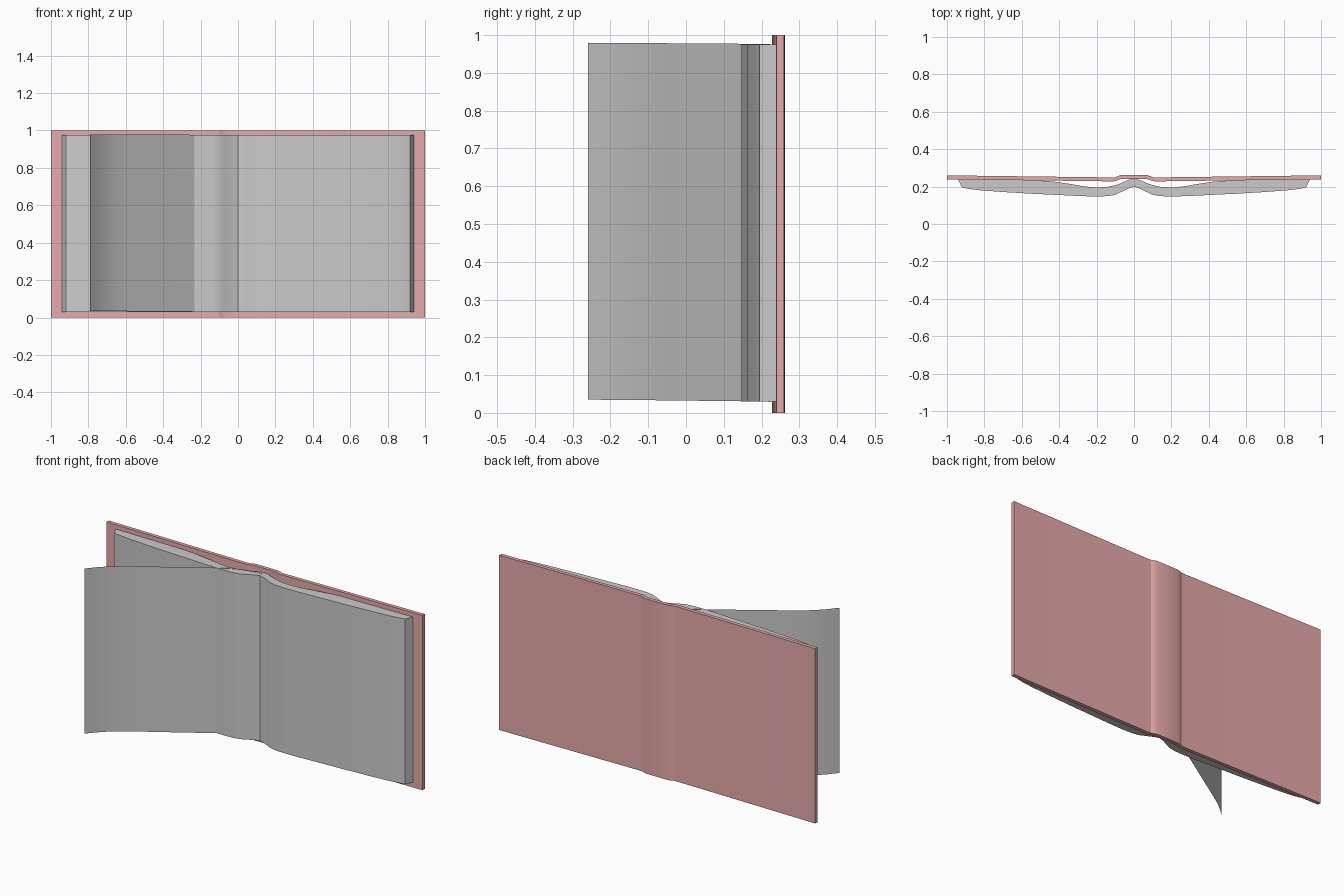
import bpy, bmesh, math

if "Cube" in bpy.data.objects:
    bpy.data.objects.remove(bpy.data.objects["Cube"])

cover_mat = bpy.data.materials.new("red_cover")
cover_mat.diffuse_color = (0.8, 0.4, 0.4, 1)
cover_mat.use_nodes = True
cover_mat.node_tree.nodes["Principled BSDF"].inputs["Base Color"].default_value = cover_mat.diffuse_color


def finish(name, bm, mat=None):
    mesh = bpy.data.meshes.new(name)
    bm.to_mesh(mesh)
    bm.free()
    ob = bpy.data.objects.new(name, mesh)
    bpy.context.collection.objects.link(ob)
    if mat:
        mesh.materials.append(mat)
    bpy.ops.object.select_all(action='DESELECT')
    bpy.context.view_layer.objects.active = ob
    ob.select_set(True)
    bpy.ops.object.shade_smooth_by_angle(angle=math.radians(18))
    return ob


def slab(name, front, back, z0, z1, side=0, mat=None):
    """Upright solid between a front and a back (x, y) profile running from
    the gutter outwards; side 0 mirrors it into one solid, +-1 makes a half."""
    def full(p):
        if side:
            return [(side * x, y) for x, y in p]
        return [(-x, y) for x, y in reversed(p) if x > 0] + p
    f, b = full(front), full(back)
    bm = bmesh.new()
    face = bm.faces.new([bm.verts.new((x, y, z0)) for x, y in f + b[::-1]])
    out = bmesh.ops.extrude_face_region(bm, geom=[face])["geom"]
    top = [v for v in out if isinstance(v, bmesh.types.BMVert)]
    bmesh.ops.translate(bm, verts=top, vec=(0, 0, z1 - z0))
    bmesh.ops.recalc_face_normals(bm, faces=bm.faces)
    return finish(name, bm, mat)


# Cover with a raised spine between two hinge grooves
outer = [(0, .262), (.07, .261), (.085, .257), (.1, .25), (.125, .249), (1, .26)]
inner = [(x, y - .021) for x, y in outer]
slab("cover", inner, outer, 0, 1, mat=cover_mat)

# Page blocks, bowed towards the gutter
page_front = [(0, .2), (.03, .19), (.06, .175), (.085, .163), (.1, .156), (.14, .149),
              (.2, .147), (.28, .149), (.4, .155), (.55, .162), (.7, .171),
              (.82, .18), (.88, .187), (.92, .195)]
page_back = [(0, .24), (.03, .236), (.07, .218), (.1, .208), (.14, .199), (.2, .195),
             (.26, .2), (.34, .214), (.42, .226), (.52, .234), (.65, .238), (.942, .24)]
for side, name in ((-1, "left_pages"), (1, "right_pages")):
    slab(name, page_front, page_back, .03, .975, side)

# Single turning page, slightly tilted and curled at its free edge
sheet = [(0, .222), (-.06, .219), (-.12, .206), (-.18, .18), (-.23, .15), (-.34, .079),
         (-.46, .001), (-.58, -.076), (-.66, -.13), (-.71, -.172), (-.75, -.212), (-.79, -.26)]
bm = bmesh.new()
cols = []
for x, y in sheet:
    lift = -x / .79 * .006
    cols.append([bm.verts.new((x, y, .029 + lift)), bm.verts.new((x, y, .976 + lift * .6))])
for a, b in zip(cols, cols[1:]):
    bm.faces.new((b[0], a[0], a[1], b[1]))
finish("turning_page", bm)
